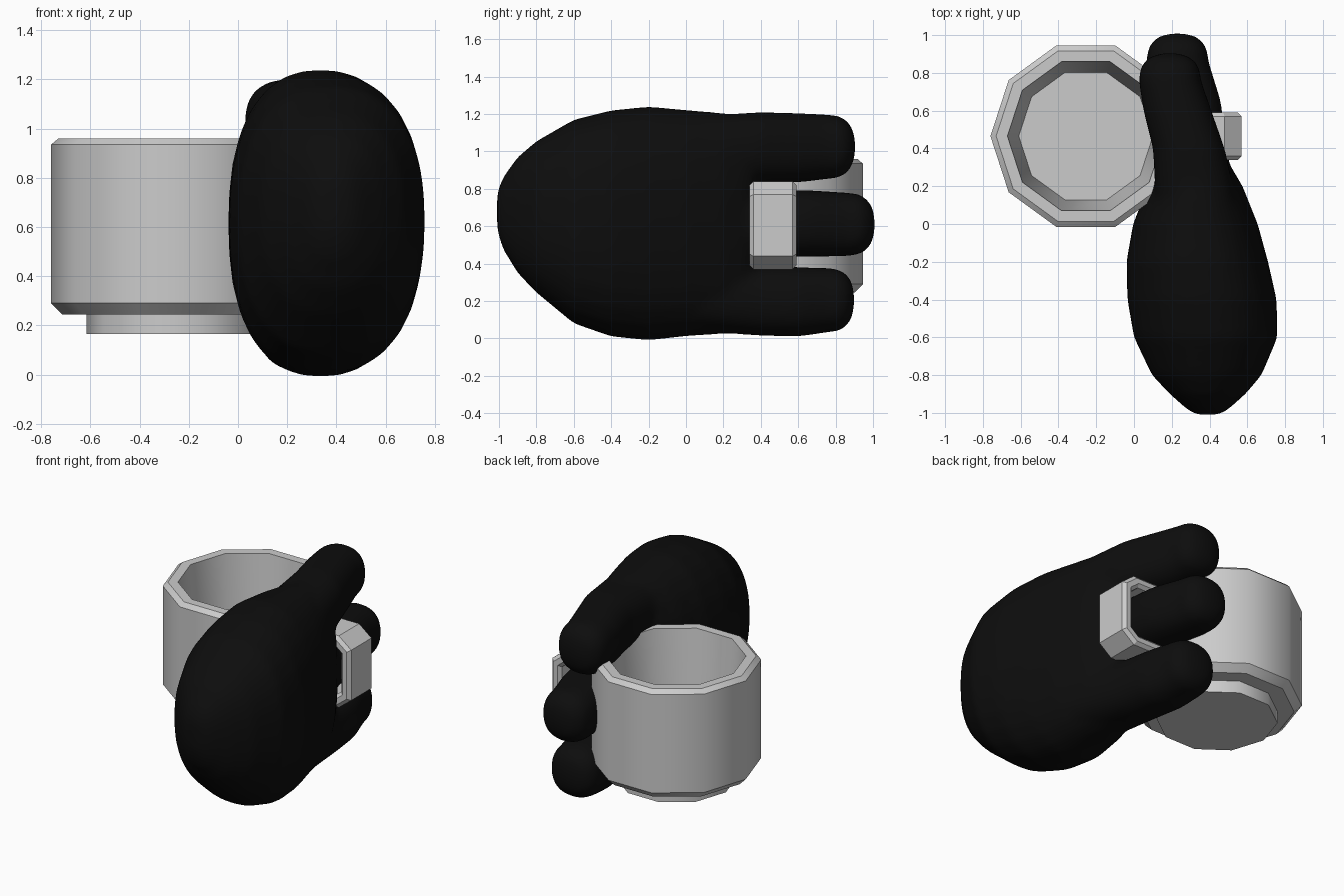
import bpy, bmesh
from math import sin, cos, pi, radians

if "Cube" in bpy.data.objects:
    bpy.data.objects.remove(bpy.data.objects["Cube"])


def finish(name, bm, angle=None):
    bmesh.ops.recalc_face_normals(bm, faces=bm.faces)
    me = bpy.data.meshes.new(name)
    bm.to_mesh(me)
    bm.free()
    ob = bpy.data.objects.new(name, me)
    bpy.context.collection.objects.link(ob)
    if angle:
        bpy.ops.object.select_all(action='DESELECT')
        ob.select_set(True)
        bpy.context.view_layer.objects.active = ob
        bpy.ops.object.shade_smooth_by_angle(angle=radians(angle))
    return ob


def skin(bm, rings):
    """Bridge consecutive rings of points and cap both ends."""
    vs = [[bm.verts.new(p) for p in r] for r in rings]
    n = len(vs[0])
    for a, b in zip(vs, vs[1:]):
        for i in range(n):
            j = (i + 1) % n
            bm.faces.new((a[i], a[j], b[j], b[i]))
    bm.faces.new(vs[0])
    bm.faces.new(vs[-1])


def oval(y, cx, cz, rx, rz, power=2.4, n=32):
    """Rounded-box cross-section in the xz plane."""
    pts = []
    for i in range(n):
        c, s = cos(2 * pi * i / n), sin(2 * pi * i / n)
        k = (abs(c) ** power + abs(s) ** power) ** (-1 / power)
        pts.append((cx + rx * c * k, y, cz + rz * s * k))
    return pts


# Mug: ten-sided lathe with a foot and a hollow inside
MX, MY = -0.255, 0.465
profile = [(0.36, 0.165), (0.36, 0.245), (0.46, 0.245), (0.505, 0.29),
           (0.505, 0.935), (0.475, 0.96), (0.415, 0.96), (0.355, 0.30)]
bm = bmesh.new()
skin(bm, [[(MX + r * cos(pi * i / 5), MY + r * sin(pi * i / 5), z)
           for i in range(10)] for r, z in profile])
finish("mug", bm, 38)

# Handle: angular strap with chamfered edges
outer = [(0.15, 0.84), (0.48, 0.84), (0.57, 0.77),
         (0.57, 0.44), (0.48, 0.37), (0.15, 0.37)]
inner = [(0.15, 0.77), (0.45, 0.77), (0.50, 0.73),
         (0.50, 0.48), (0.45, 0.44), (0.15, 0.44)]
bm = bmesh.new()
skin(bm, [[(a[0], y0, a[1]), (a[0], y1, a[1]), (b[0], y1, b[1]), (b[0], y0, b[1])]
          for a, b in zip(outer, inner) for y0, y1 in [(0.34, 0.59)]])
handle = finish("handle", bm)
bev = handle.modifiers.new("chamfer", 'BEVEL')
bev.width, bev.segments, bev.limit_method = 0.02, 1, 'ANGLE'
bev.angle_limit = radians(60)

# Hand: lofted palm and three fingers fused into one smooth surface
bm = bmesh.new()
palm = [(-1.01, 0.39, 0.68, 0.06, 0.10), (-0.98, 0.39, 0.67, 0.11, 0.19),
        (-0.90, 0.39, 0.66, 0.20, 0.31), (-0.80, 0.385, 0.65, 0.29, 0.405),
        (-0.60, 0.38, 0.625, 0.38, 0.545), (-0.40, 0.36, 0.615, 0.395, 0.605),
        (-0.20, 0.335, 0.615, 0.375, 0.625), (0.0, 0.325, 0.617, 0.33, 0.605),
        (0.20, 0.325, 0.615, 0.25, 0.59), (0.30, 0.31, 0.615, 0.205, 0.575),
        (0.36, 0.30, 0.615, 0.16, 0.53)]
skin(bm, [oval(*s) for s in palm])

fingers = [
    # upper finger, reaching over the rim
    (0.905, [(0.05, 0.34, 0.97, 0.22, 0.22), (0.40, 0.29, 1.02, 0.19, 0.19),
             (0.60, 0.23, 1.02, 0.18, 0.185), (0.76, 0.19, 1.025, 0.165, 0.172)]),
    # middle finger, through the handle
    (1.01, [(0.05, 0.34, 0.615, 0.22, 0.17), (0.40, 0.30, 0.615, 0.19, 0.178),
            (0.65, 0.27, 0.615, 0.19, 0.178), (0.86, 0.23, 0.61, 0.165, 0.17)]),
    # lower finger
    (0.90, [(0.05, 0.34, 0.24, 0.22, 0.20), (0.40, 0.30, 0.20, 0.19, 0.185),
            (0.60, 0.27, 0.195, 0.19, 0.185), (0.76, 0.24, 0.205, 0.17, 0.172)])]
for tip, stations in fingers:
    y, cx, cz, rx, rz = stations[-1]
    rings = [oval(*s) for s in stations]
    for t in (0.4, 0.65, 0.85, 0.95, 1.0):
        k = max((1 - t ** 2.5) ** (1 / 2.5), 0.12)
        rings.append(oval(y + (tip - y) * t, cx, cz, rx * k, rz * k))
    skin(bm, rings)

hand = finish("hand", bm)
rem = hand.modifiers.new("fuse", 'REMESH')
rem.mode, rem.voxel_size, rem.use_smooth_shade = 'VOXEL', 0.022, True
smo = hand.modifiers.new("soften", 'SMOOTH')
smo.factor, smo.iterations = 0.5, 10

mat = bpy.data.materials.new("black_glove")
mat.diffuse_color = (0.004, 0.004, 0.004, 1)
mat.use_nodes = True
mat.node_tree.nodes["Principled BSDF"].inputs["Base Color"].default_value = mat.diffuse_color
hand.data.materials.append(mat)
